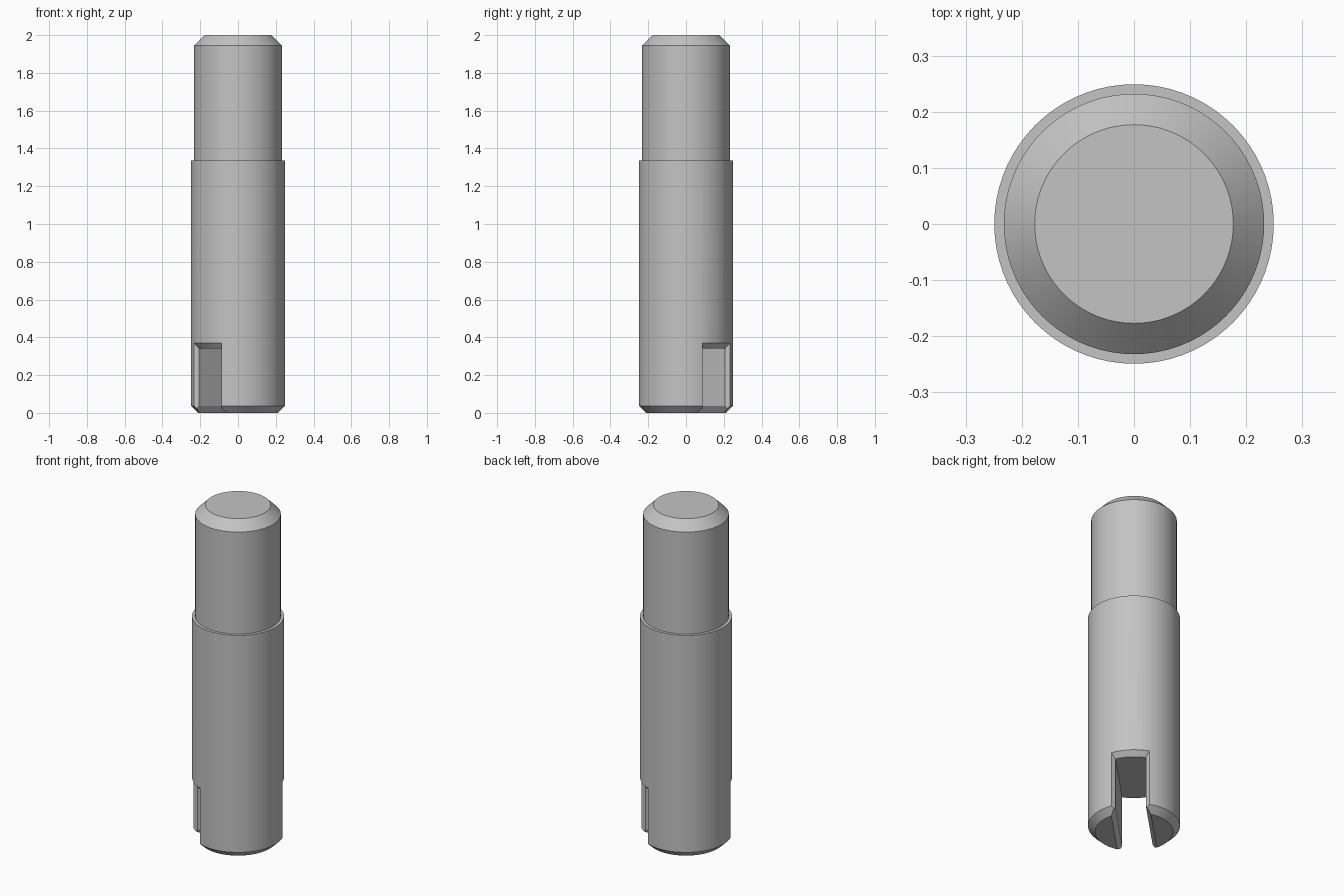
import bpy
import bmesh
from math import sqrt, pi, cos, sin
from mathutils import Matrix

cube = bpy.data.objects.get("Cube")
if cube:
    bpy.data.objects.remove(cube, do_unlink=True)

grey = bpy.data.materials.new("steel grey")
grey.use_nodes = True
COLOUR = (0.55, 0.55, 0.55, 1)
grey.diffuse_color = COLOUR
grey.node_tree.nodes["Principled BSDF"].inputs["Base Color"].default_value = COLOUR

SEGMENTS = 72
SLOT_TURN = Matrix.Rotation(pi / 4, 4, "Z")


def make_object(name, bm):
    bmesh.ops.recalc_face_normals(bm, faces=bm.faces)
    mesh = bpy.data.meshes.new(name)
    bm.to_mesh(mesh)
    bm.free()
    mesh.materials.append(grey)
    obj = bpy.data.objects.new(name, mesh)
    bpy.context.collection.objects.link(obj)
    return obj


def turned(name, profile):
    """Solid of revolution from (radius, height) pairs, capped at both ends."""
    bm = bmesh.new()
    rings = []
    for r, z in profile:
        angles = [2 * pi * i / SEGMENTS for i in range(SEGMENTS)]
        rings.append([bm.verts.new((r * cos(a), r * sin(a), z)) for a in angles])
    for low, high in zip(rings, rings[1:]):
        for i in range(SEGMENTS):
            j = (i + 1) % SEGMENTS
            bm.faces.new((low[i], low[j], high[j], high[i]))
    bm.faces.new(rings[0])
    bm.faces.new(rings[-1])
    return make_object(name, bm)


def lofted(name, sections):
    """Closed solid through matching loops; each loop is a top row then a bottom row."""
    bm = bmesh.new()
    loops = [[bm.verts.new(p) for p in s] for s in sections]
    n = len(loops[0])
    for a, b in zip(loops, loops[1:]):
        for i in range(n):
            j = (i + 1) % n
            bm.faces.new((a[i], a[j], b[j], b[i]))
    for loop in (loops[0], loops[-1]):
        for i in range(n // 2 - 1):
            bm.faces.new((loop[i], loop[i + 1], loop[n - 2 - i], loop[n - 1 - i]))
    bmesh.ops.transform(bm, matrix=SLOT_TURN, verts=bm.verts)
    return make_object(name, bm)


def slot_section(side, radius, half_width, top):
    """Slot outline wrapped onto a cylinder of the given radius."""
    steps = 12
    row = []
    for i in range(steps + 1):
        v = half_width * (2 * i / steps - 1)
        row.append((side * sqrt(radius ** 2 - v ** 2), v))
    return [(u, v, top) for u, v in row] + [(u, v, -0.1) for u, v in reversed(row)]


# Stepped pin body with chamfered ends
pin = turned("stepped_pin", [
    (0.211, 0), (0.249, 0.037), (0.249, 1.335),
    (0.232, 1.335), (0.232, 1.945), (0.177, 2)])

# Cross slot, flared where it meets the outer surface
inner = (0.224, 0.083, 0.34)
outer = (0.274, 0.123, 0.40)
slot = lofted("slot_cutter", [
    slot_section(-1, *outer), slot_section(-1, *inner),
    slot_section(1, *inner), slot_section(1, *outer)])

# Bevel along the bottom edges of the slot
wedge = lofted("slot_bevel_cutter", [
    [(u, -0.082, 0.037), (u, 0.082, 0.037), (u, 0.133, -0.037), (u, -0.133, -0.037)]
    for u in (-0.4, 0.4)])

bpy.ops.object.select_all(action="DESELECT")
bpy.context.view_layer.objects.active = pin
pin.select_set(True)
for cutter in (slot, wedge):
    cutter.hide_render = True
    cut = pin.modifiers.new(cutter.name, "BOOLEAN")
    cut.operation = "DIFFERENCE"
    cut.solver = "EXACT"
    cut.object = cutter
    bpy.ops.object.modifier_apply(modifier=cut.name)
    bpy.data.objects.remove(cutter, do_unlink=True)

bpy.ops.object.shade_smooth_by_angle(angle=pi / 9)
